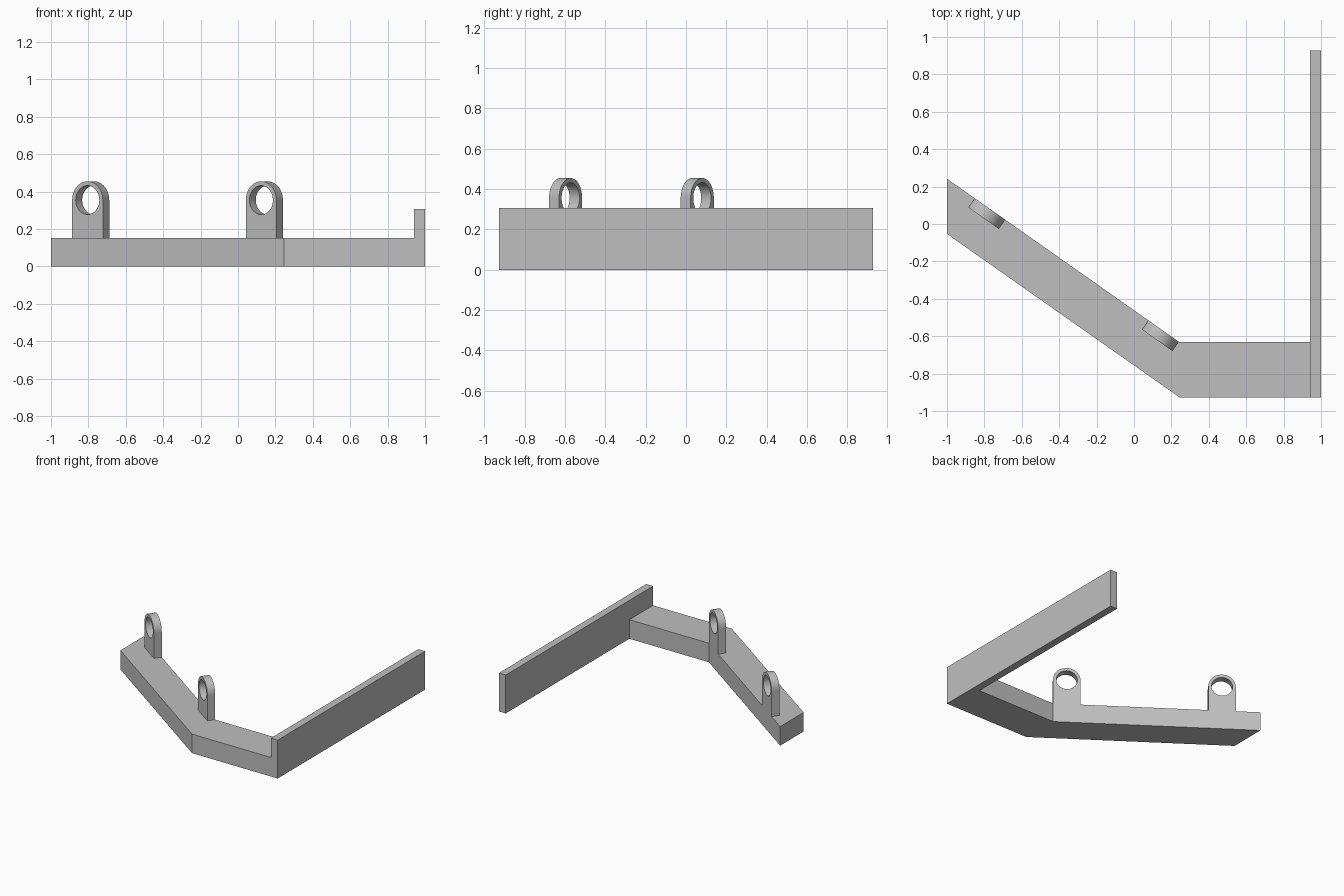
import bpy
import bmesh
from math import sin, cos, pi, atan2, radians
from mathutils import Vector

if "Cube" in bpy.data.objects:
    bpy.data.objects.remove(bpy.data.objects["Cube"])

grey = bpy.data.materials.new("plain grey")
grey.use_nodes = True
grey.diffuse_color = (0.52, 0.52, 0.52, 1)
grey.node_tree.nodes["Principled BSDF"].inputs["Base Color"].default_value = grey.diffuse_color


def finish(name, bm):
    bmesh.ops.recalc_face_normals(bm, faces=bm.faces)
    mesh = bpy.data.meshes.new(name)
    bm.to_mesh(mesh)
    bm.free()
    mesh.materials.append(grey)
    ob = bpy.data.objects.new(name, mesh)
    bpy.context.collection.objects.link(ob)
    return ob


def prism(name, outline, height):
    """Extrude a floor outline straight up."""
    bm = bmesh.new()
    face = bm.faces.new([bm.verts.new((x, y, 0)) for x, y in outline])
    top = bmesh.ops.extrude_face_region(bm, geom=[face])["geom"]
    verts = [g for g in top if isinstance(g, bmesh.types.BMVert)]
    bmesh.ops.translate(bm, verts=verts, vec=(0, 0, height))
    return finish(name, bm)


ARM_TOP, FRONT, WALL = 0.152, -0.928, 0.94
END, BEND = Vector((-1, 0.242, 0)), Vector((0.24, -0.63, 0))

# Bent arm and upright side wall
prism("bent_arm", [END.xy, (-1, -0.053), (0.245, FRONT), (WALL, FRONT),
                   (WALL, BEND.y), BEND.xy], ARM_TOP)
prism("side_wall", [(WALL, FRONT), (1, FRONT), (1, 0.928), (WALL, 0.928)], 0.306)

# Round-topped lugs with a through hole, flush with the back of the arm
along = (BEND - END).normalized()
inward = Vector((along.y, -along.x, 0))
RADIUS, HOLE, THICK, AXIS = 0.1, 0.077, 0.06, 0.355
DROP = AXIS - ARM_TOP


def lug(name, distance):
    corner = atan2(DROP, RADIUS)
    angles = sorted([2 * pi * i / 64 for i in range(64)] + [-corner + 2 * pi, pi + corner])
    base = END + along * distance + Vector((0, 0, AXIS))
    bm = bmesh.new()
    loops = []
    for a in angles:
        c, s = cos(a), sin(a)
        reach = RADIUS
        if s < -1e-6:
            reach = min(RADIUS / max(abs(c), 1e-6), DROP / -s)
        section = [(HOLE, 0), (reach, 0), (reach, THICK), (HOLE, THICK)]
        loops.append([bm.verts.new(base + along * (r * c) + inward * t + Vector((0, 0, r * s)))
                      for r, t in section])
    for i, here in enumerate(loops):
        there = loops[(i + 1) % len(loops)]
        for k in range(4):
            n = (k + 1) % 4
            bm.faces.new((here[k], here[n], there[n], there[k]))
    return finish(name, bm)


length = (BEND - END).length
for name, distance in (("outer_lug", 0.281), ("inner_lug", length - RADIUS)):
    ob = lug(name, distance)
    bpy.ops.object.select_all(action='DESELECT')
    ob.select_set(True)
    bpy.context.view_layer.objects.active = ob
    bpy.ops.object.shade_smooth_by_angle(angle=radians(30))
